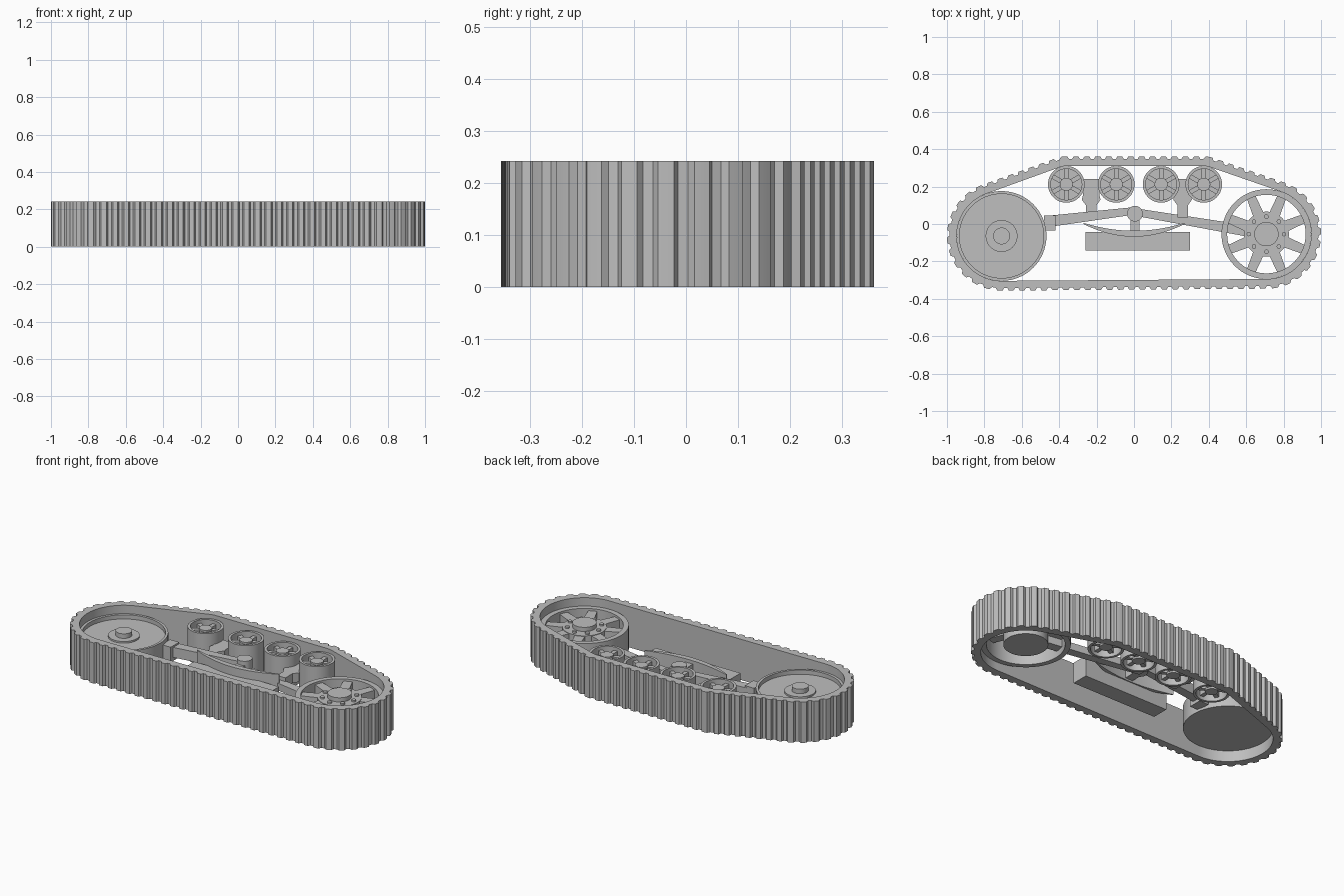
import bpy, bmesh
from math import cos, sin, pi, tau, radians
from mathutils import Vector

cube = bpy.data.objects.get("Cube")
if cube:
    bpy.data.objects.remove(cube, do_unlink=True)

grey = bpy.data.materials.new("plain_grey")
grey.use_nodes = True
GREY = (0.52, 0.52, 0.52, 1)
grey.diffuse_color = GREY
grey.node_tree.nodes["Principled BSDF"].inputs["Base Color"].default_value = GREY

HEIGHT = 0.243
LOW, HIGH = 0.05, 0.193       # wheels, inset from both belt edges
ROLL_LOW, ROLL_HIGH = 0.03, 0.218
IDLER, SPROCKET = (-0.708, -0.064), (0.708, -0.054)
WHEEL_R, ROLLER_R = 0.24, 0.098
ROLLERS = [(x, 0.212) for x in (-0.362, -0.095, 0.145, 0.373)]


def finish(name, bm, smooth=True):
    bmesh.ops.recalc_face_normals(bm, faces=bm.faces)
    mesh = bpy.data.meshes.new(name)
    bm.to_mesh(mesh)
    bm.free()
    mesh.materials.append(grey)
    obj = bpy.data.objects.new(name, mesh)
    bpy.context.collection.objects.link(obj)
    if smooth:
        bpy.ops.object.select_all(action='DESELECT')
        obj.select_set(True)
        bpy.context.view_layer.objects.active = obj
        bpy.ops.object.shade_smooth_by_angle(angle=radians(25))


def prism(bm, outline, z0, z1):
    """Extrude a flat outline from z0 to z1."""
    rings = [[bm.verts.new((x, y, z)) for x, y in outline] for z in (z0, z1)]
    bm.faces.new(rings[0])
    bm.faces.new(rings[1])
    n = len(outline)
    for i in range(n):
        j = (i + 1) % n
        bm.faces.new((rings[0][i], rings[0][j], rings[1][j], rings[1][i]))


def lathe(bm, profile, centre, steps=64, closed=False):
    """Revolve (radius, z) points about a vertical axis."""
    rings = []
    for r, z in profile:
        rings.append([bm.verts.new((centre[0] + r * cos(tau * i / steps),
                                    centre[1] + r * sin(tau * i / steps), z))
                      for i in range(steps)])
    pairs = list(zip(rings, rings[1:]))
    if closed:
        pairs.append((rings[-1], rings[0]))
    else:
        bm.faces.new(rings[0])
        bm.faces.new(rings[-1])
    for a, b in pairs:
        for i in range(steps):
            j = (i + 1) % steps
            bm.faces.new((a[i], a[j], b[j], b[i]))


def spokes(bm, centre, count, r0, r1, w0, w1, z0, z1):
    for k in range(count):
        a = tau * (k + 0.5) / count
        c, s = cos(a), sin(a)
        flat = [(r0, -w0), (r1, -w1), (r1, w1), (r0, w0)]
        prism(bm, [(centre[0] + u * c - v * s, centre[1] + u * s + v * c)
                   for u, v in flat], z0, z1)


def box(bm, x0, x1, y0, y1, z0, z1):
    prism(bm, [(x0, y0), (x1, y0), (x1, y1), (x0, y1)], z0, z1)


# Belt: wraps the wheels and rollers, with grooves along its outside
circles = [(IDLER, WHEEL_R), (SPROCKET, WHEEL_R)] + [(c, ROLLER_R) for c in ROLLERS]
hull = []
for i in range(360):
    n = Vector((cos(tau * i / 360), sin(tau * i / 360)))
    c, r = max(circles, key=lambda k: n.dot(Vector(k[0])) + k[1])
    hull.append((Vector(c) + r * n, n))
hull.append(hull[0])
lengths = [0.0]
for (p, _), (q, _) in zip(hull, hull[1:]):
    lengths.append(lengths[-1] + (q - p).length)
TEETH = 75
TOOTH = [0.052] * 4 + [0.038] * 3
total = TEETH * len(TOOTH)
bm = bmesh.new()
belt_rings = []
seg = 0
for i in range(total):
    d = lengths[-1] * i / total
    while lengths[seg + 1] < d:
        seg += 1
    t = (d - lengths[seg]) / (lengths[seg + 1] - lengths[seg])
    p = hull[seg][0].lerp(hull[seg + 1][0], t)
    n = hull[seg][1].lerp(hull[seg + 1][1], t).normalized()
    q = p + n * TOOTH[i % len(TOOTH)]
    belt_rings.append([bm.verts.new((v.x, v.y, z)) for v, z in
                       ((p, 0), (q, 0), (q, HEIGHT), (p, HEIGHT))])
for i, a in enumerate(belt_rings):
    b = belt_rings[(i + 1) % total]
    for k in range(4):
        m = (k + 1) % 4
        bm.faces.new((a[k], a[m], b[m], b[k]))
finish("track_belt", bm)

# Idler: solid drum with a shallow dish and stepped hub
bm = bmesh.new()
lathe(bm, [(WHEEL_R, LOW + 0.015), (WHEEL_R, HIGH), (0.225, HIGH),
           (0.225, HIGH - 0.025), (0.085, HIGH - 0.025), (0.085, HIGH - 0.015),
           (0.045, HIGH - 0.015), (0.045, HIGH + 0.012)], IDLER)
finish("idler_wheel", bm)

# Sprocket: open rim, eight spokes, bolted hub
bm = bmesh.new()
lathe(bm, [(0.21, LOW), (WHEEL_R, LOW), (WHEEL_R, HIGH), (0.21, HIGH)],
      SPROCKET, closed=True)
finish("sprocket_rim", bm)
bm = bmesh.new()
spokes(bm, SPROCKET, 8, 0.10, 0.22, 0.03, 0.024, 0.13, 0.18)
finish("sprocket_spokes", bm, False)
bm = bmesh.new()
lathe(bm, [(0.12, LOW), (0.12, HIGH - 0.01), (0.065, HIGH - 0.01),
           (0.065, HIGH + 0.015)], SPROCKET)
finish("sprocket_hub", bm)
bm = bmesh.new()
for k in range(8):
    a = tau * k / 8
    lathe(bm, [(0.012, HIGH - 0.02), (0.012, HIGH)],
          (SPROCKET[0] + 0.094 * cos(a), SPROCKET[1] + 0.094 * sin(a)), 12)
finish("hub_bolts", bm)

# Rollers: dished on both sides with ribs around the hub
for number, c in enumerate(ROLLERS, 1):
    bm = bmesh.new()
    lathe(bm, [(0.035, ROLL_LOW + 0.01), (0.035, 0.09), (0.083, 0.09),
               (0.083, ROLL_LOW), (ROLLER_R, ROLL_LOW), (ROLLER_R, ROLL_HIGH),
               (0.083, ROLL_HIGH), (0.083, 0.16), (0.035, 0.16),
               (0.035, ROLL_HIGH - 0.01)], c, 48)
    spokes(bm, c, 6, 0.02, 0.088, 0.012, 0.012, ROLL_LOW + 0.02, ROLL_HIGH - 0.02)
    finish("roller_%d" % number, bm)

# Roller brackets: one between each pair of rollers
half = [(0.045, 0.24), (0.045, 0.15), (0.05, 0.13), (0.028, 0.1), (0.028, 0.035)]
for name, x in (("right_roller_bracket", -0.229), ("left_roller_bracket", 0.26)):
    bm = bmesh.new()
    prism(bm, [(x + u, v) for u, v in half] + [(x - u, v) for u, v in reversed(half)],
          0.095, 0.15)
    finish(name, bm, False)

# Arms from the pivot to the two wheels
bm = bmesh.new()
prism(bm, [(-0.45, -0.015), (0, 0.05), (0, 0.09), (-0.45, 0.045)], 0.10, 0.16)
box(bm, -0.48, -0.42, -0.035, 0.045, 0.08, 0.17)
finish("idler_arm", bm, False)
bm = bmesh.new()
prism(bm, [(0, 0.045), (0.62, -0.07), (0.62, -0.01), (0.46, 0.015), (0, 0.085)],
      0.085, 0.128)
finish("sprocket_arm", bm, False)

# Pivot pin and post
bm = bmesh.new()
lathe(bm, [(0.042, 0.09), (0.042, 0.185)], (0.005, 0.055), 32)
finish("pivot_pin", bm)
bm = bmesh.new()
box(bm, -0.02, 0.03, -0.05, 0.05, 0.09, 0.16)
finish("pivot_post", bm, False)

# Leaf spring: thin crescent beside the block
bm = bmesh.new()
ts = [i / 12 - 1 for i in range(25)]
lower = [(0.27 * t, -0.068 + 0.068 * t * t) for t in ts]
upper = [(0.27 * t, -0.036 + 0.042 * t * t) for t in reversed(ts)]
prism(bm, lower + upper, 0.08, 0.18)
finish("leaf_spring", bm)

# Mounting block: sits low, under the spring
bm = bmesh.new()
box(bm, -0.26, 0.30, -0.143, -0.042, 0.005, 0.13)
finish("mounting_block", bm, False)
